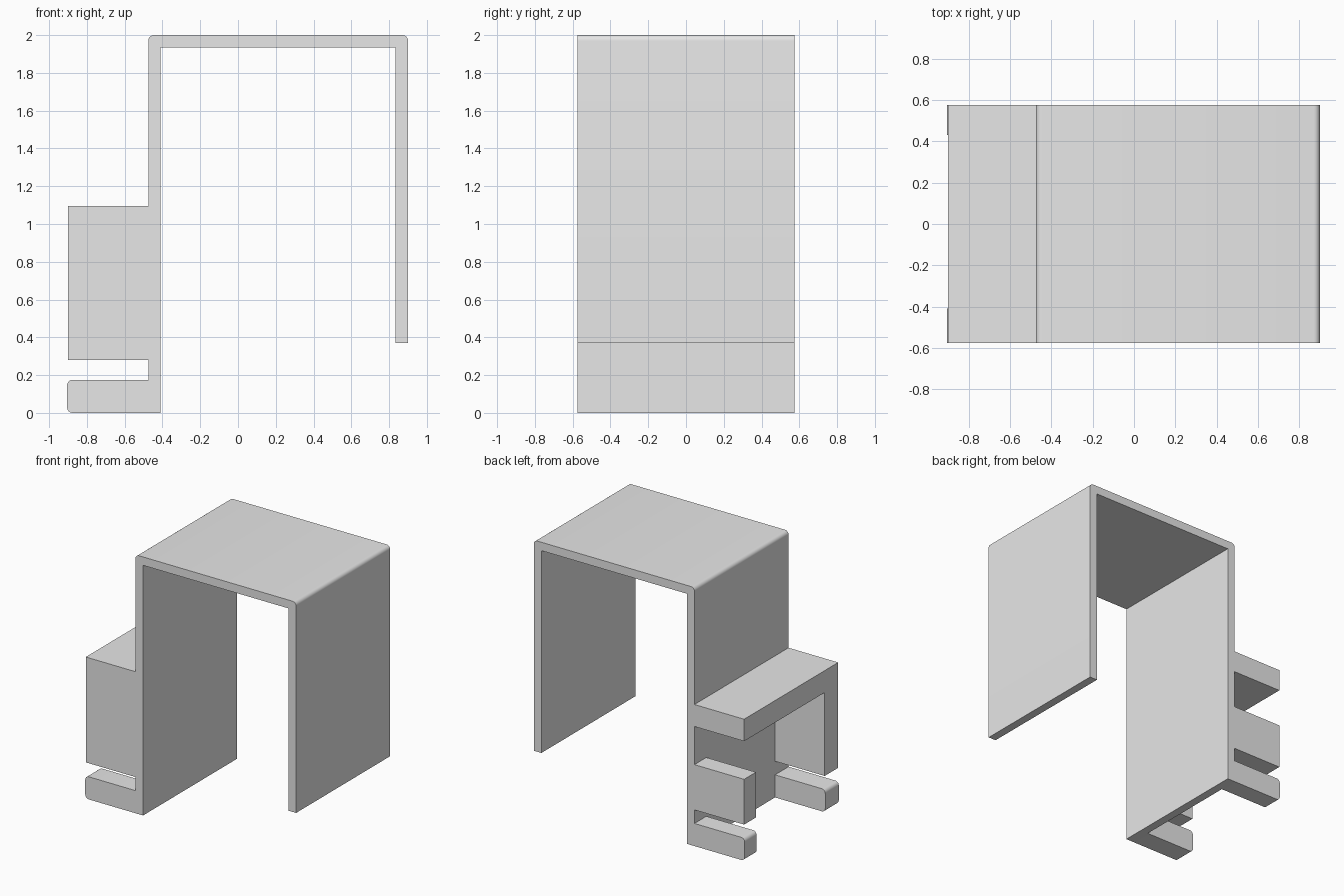
import bpy, bmesh, math

cube = bpy.data.objects.get("Cube")
if cube:
    bpy.data.objects.remove(cube)

grey = bpy.data.materials.new("light grey")
grey.use_nodes = True
grey.diffuse_color = (0.8, 0.8, 0.8, 1)
grey.node_tree.nodes["Principled BSDF"].inputs["Base Color"].default_value = (0.8, 0.8, 0.8, 1)

HALF = 0.575             # half depth of the bracket
FRONT, BACK = -0.41, 0.43  # inner faces of the front and back arms
OUT, IN = -0.475, -0.41  # outer and inner face of the long leg
RADIUS = 0.03


def rounded(x, z, start):
    """Quarter arc for the outer corner at (x, z), running clockwise from the start angle."""
    a = math.radians(start)
    mid = a - math.pi / 4
    cx = x - RADIUS * math.copysign(1, math.cos(mid))
    cz = z - RADIUS * math.copysign(1, math.sin(mid))
    return [(cx + RADIUS * math.cos(a - t * math.pi / 12),
             cz + RADIUS * math.sin(a - t * math.pi / 12)) for t in range(7)]


def extrude(name, profile, y0, y1):
    """Sweep a closed x-z profile from y0 to y1."""
    bm = bmesh.new()
    face = bm.faces.new([bm.verts.new((x, y0, z)) for x, z in profile])
    ext = bmesh.ops.extrude_face_region(bm, geom=[face])["geom"]
    verts = [v for v in ext if isinstance(v, bmesh.types.BMVert)]
    bmesh.ops.translate(bm, verts=verts, vec=(0, y1 - y0, 0))
    bmesh.ops.recalc_face_normals(bm, faces=bm.faces)
    mesh = bpy.data.meshes.new(name)
    bm.to_mesh(mesh)
    bm.free()
    mesh.materials.append(grey)
    obj = bpy.data.objects.new(name, mesh)
    bpy.context.collection.objects.link(obj)
    bpy.ops.object.select_all(action="DESELECT")
    obj.select_set(True)
    bpy.context.view_layer.objects.active = obj
    bpy.ops.object.shade_smooth_by_angle(angle=math.radians(30))


def block(name, z0, z1, y0, y1):
    extrude(name, [(-0.9, z0), (-0.9, z1), (OUT, z1), (OUT, z0)], y0, y1)


# Main bracket: long leg, top and short leg in one bent strip
extrude("bracket",
        [(IN, 0), (OUT, 0)] + rounded(OUT, 2, 180) + rounded(0.9, 2, 90)
        + [(0.9, 0.37), (0.835, 0.37), (0.835, 1.935), (IN, 1.935)],
        -HALF, HALF)

# Holder on the outside of the long leg
block("holder_top", 0.925, 1.095, -HALF, HALF)
block("holder_front_wall", 0.28, 0.925, -HALF, FRONT)
block("holder_back_block", 0.28, 0.63, BACK, HALF)

# Lower arms with rounded tips
arm = [(OUT, 0)] + rounded(-0.905, 0, 270) + rounded(-0.905, 0.175, 180) + [(OUT, 0.175)]
extrude("front_lower_arm", arm, -HALF, FRONT)
extrude("back_lower_arm", arm, BACK, HALF)
